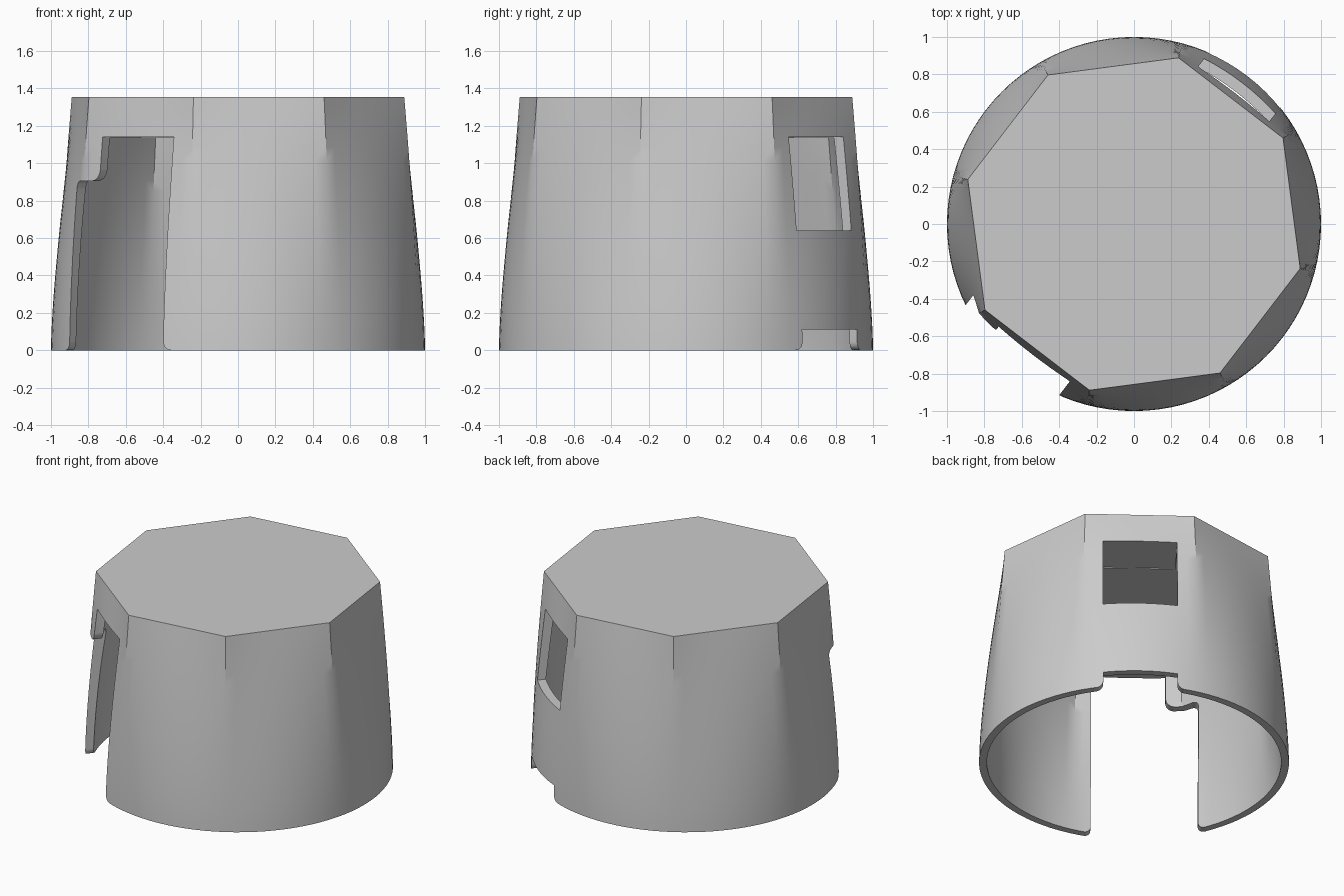
import bpy, bmesh
from math import cos, sin, pi, radians
from mathutils import Vector

if "Cube" in bpy.data.objects:
    bpy.data.objects.remove(bpy.data.objects["Cube"], do_unlink=True)

SEGMENTS, RINGS = 96, 20
CORNER = radians(30)        # first corner of the octagonal top
BACK = radians(52.5)        # side with the window
FRONT = BACK + pi           # side with the doorway

grey = bpy.data.materials.new("light grey")
grey.use_nodes = True
grey.diffuse_color = (0.6, 0.6, 0.6, 1)
grey.node_tree.nodes["Principled BSDF"].inputs["Base Color"].default_value = (0.6, 0.6, 0.6, 1)


def make_object(name, bm):
    bmesh.ops.recalc_face_normals(bm, faces=bm.faces)
    mesh = bpy.data.meshes.new(name)
    bm.to_mesh(mesh)
    bm.free()
    obj = bpy.data.objects.new(name, mesh)
    bpy.context.collection.objects.link(obj)
    mesh.materials.append(grey)
    return obj


def octagon_radius(angle):
    """Distance to the edge of an octagon with corner radius 1."""
    off = (angle - CORNER) % (pi / 4) - pi / 8
    return cos(pi / 8) / cos(off)


def loft(bm, base, top, height):
    """Wall that changes from a circle to an octagon; returns both end rings."""
    rings = []
    for i in range(RINGS + 1):
        t = i / RINGS
        w = t ** 1.5
        ring = []
        for k in range(SEGMENTS):
            a = 2 * pi * k / SEGMENTS
            r = (1 - w) * base + w * top * octagon_radius(a)
            ring.append(bm.verts.new((r * cos(a), r * sin(a), t * height)))
        rings.append(ring)
    for low, high in zip(rings, rings[1:]):
        bridge(bm, low, high)
    bm.faces.new(rings[-1])
    return rings[0]


def bridge(bm, a, b):
    for k in range(SEGMENTS):
        n = (k + 1) % SEGMENTS
        bm.faces.new((a[k], a[n], b[n], b[k]))


def rounded(corners, steps=6):
    """Profile from (across, height, radius) corners, with arcs at the radii."""
    points = []
    for i, (x, z, r) in enumerate(corners):
        p = Vector((x, z))
        if r == 0:
            points.append(p)
            continue
        before = (Vector(corners[i - 1][:2]) - p).normalized()
        after = (Vector(corners[(i + 1) % len(corners)][:2]) - p).normalized()
        centre = p + r * (before + after)
        for j in range(steps + 1):
            a = pi / 2 * j / steps
            points.append(centre - r * (after * cos(a) + before * sin(a)))
    return points


def cutter(name, angle, corners, inner=0.54, outer=1.2):
    """Solid made by pushing a profile out through the wall at an angle."""
    bm = bmesh.new()
    n = Vector((cos(angle), sin(angle), 0))
    t = Vector((-sin(angle), cos(angle), 0))
    face = bm.faces.new([bm.verts.new(n * inner + t * p.x + Vector((0, 0, p.y)))
                         for p in rounded(corners)])
    new = bmesh.ops.extrude_face_region(bm, geom=[face])["geom"]
    bmesh.ops.translate(bm, vec=n * (outer - inner),
                        verts=[v for v in new if isinstance(v, bmesh.types.BMVert)])
    bmesh.ops.remove_doubles(bm, verts=bm.verts, dist=1e-5)
    obj = make_object(name, bm)
    obj.hide_render = True
    return obj


# Hollow shell: outer wall and top, inner wall and ceiling, bottom rim
bm = bmesh.new()
outside = loft(bm, 1.0, 0.92, 1.355)
inside = loft(bm, 0.95, 0.88, 1.135)
bridge(bm, outside, inside)
shell = make_object("shell", bm)

# Openings: window, notch below it, and stepped doorway with flared feet
W, F = 0.24, 0.045
cutters = [
    cutter("window_cutter", BACK,
           [(-W, 0.64, 0), (W, 0.64, 0), (W, 1.14, 0), (-W, 1.14, 0)]),
    cutter("notch_cutter", BACK,
           [(-W - F, -0.1, 0), (W + F, -0.1, 0), (W + F, 0, 0), (W, 0, F),
            (W, 0.11, 0), (-W, 0.11, 0), (-W, 0, F), (-W - F, 0, 0)]),
    cutter("doorway_cutter", FRONT,
           [(-0.45 - F, -0.1, 0), (W + F, -0.1, 0), (W + F, 0, 0), (W, 0, F),
            (W, 1.14, 0), (-W, 1.14, 0), (-W, 0.905, 0.06),
            (-0.45, 0.905, 0.04), (-0.45, 0, F), (-0.45 - F, 0, 0)]),
]
for c in cutters:
    mod = shell.modifiers.new(c.name, 'BOOLEAN')
    mod.operation, mod.solver, mod.object = 'DIFFERENCE', 'EXACT', c

# Apply the cuts and remove the cutters
bpy.context.view_layer.update()
depsgraph = bpy.context.evaluated_depsgraph_get()
shell.data = bpy.data.meshes.new_from_object(shell.evaluated_get(depsgraph))
shell.modifiers.clear()
for c in cutters:
    bpy.data.objects.remove(c, do_unlink=True)

bpy.ops.object.select_all(action='DESELECT')
shell.select_set(True)
bpy.context.view_layer.objects.active = shell
bpy.ops.object.shade_smooth_by_angle(angle=radians(30))
